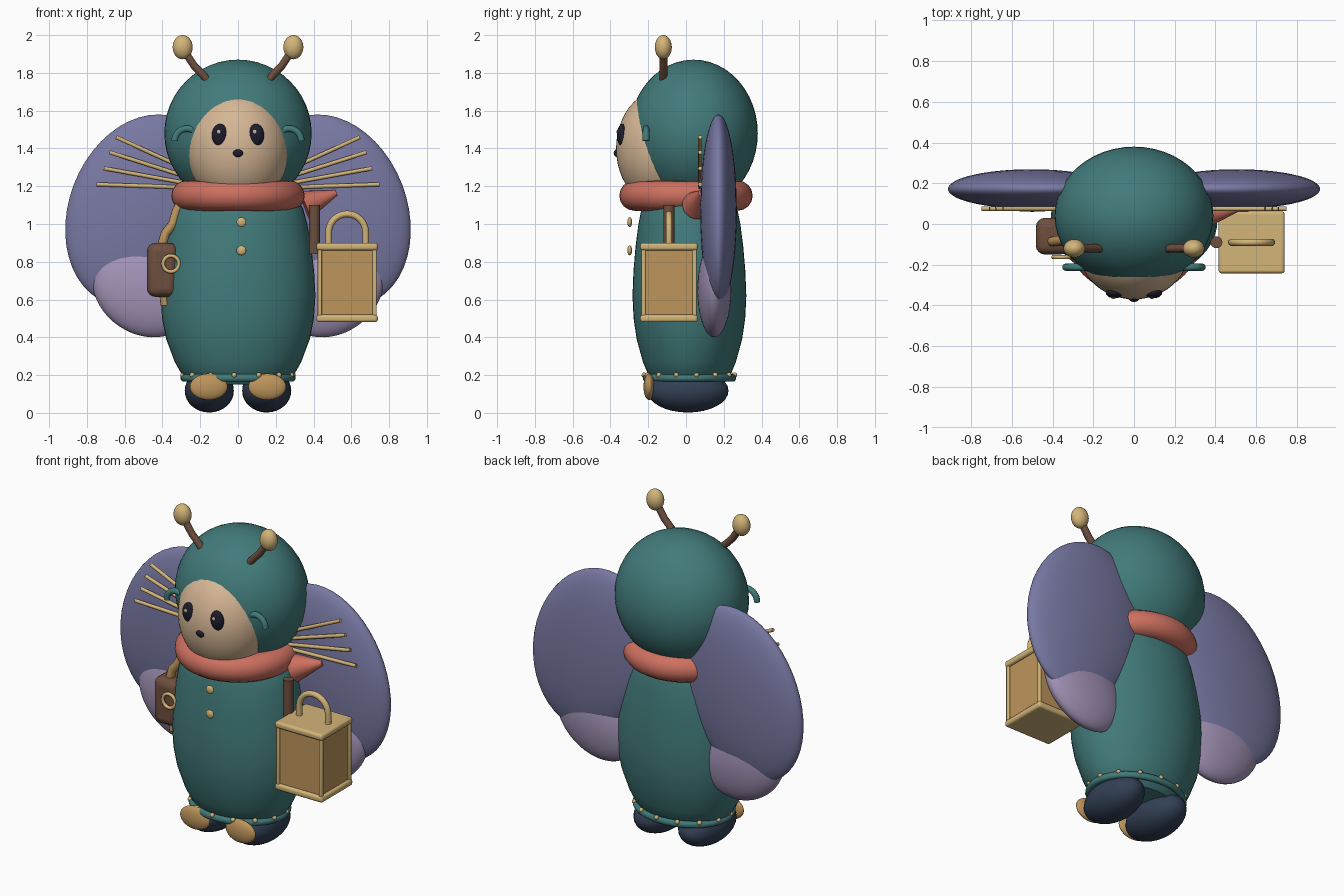
import bpy, bmesh
from math import sin, cos, pi, radians
from mathutils import Vector

if "Cube" in bpy.data.objects:
    bpy.data.objects.remove(bpy.data.objects["Cube"], do_unlink=True)


def material(name, *rgb):
    m = bpy.data.materials.new(name)
    m.use_nodes = True
    m.diffuse_color = (*rgb, 1)
    m.node_tree.nodes["Principled BSDF"].inputs["Base Color"].default_value = (*rgb, 1)
    return m


TEAL = material("teal cloth", .054, .195, .195)
WING = material("dusk violet", .19, .19, .37)
LILAC = material("pale lilac", .37, .295, .48)
CORAL = material("coral knit", .61, .162, .115)
GOLD = material("pale gold", .65, .46, .19)
TAN = material("amber tan", .515, .3, .105)
CREAM = material("cream face", .67, .47, .3)
BROWN = material("brown leather", .156, .078, .048)
NAVY = material("navy boot", .032, .05, .09)
DARK = material("dark eye", .012, .012, .026)


def finish(name, mat, angle=40):
    o = bpy.context.object
    o.name = name
    o.data.materials.clear()
    o.data.materials.append(mat)
    bpy.ops.object.shade_smooth_by_angle(angle=radians(angle))
    return o


def ball(name, mat, loc, radii, tilt=0, segments=32):
    bpy.ops.mesh.primitive_uv_sphere_add(segments=segments, ring_count=segments // 2,
                                         location=loc, rotation=(0, tilt, 0))
    bpy.context.object.scale = radii
    return finish(name, mat)


def ring(name, mat, loc, radius, tube, scale=(1, 1, 1), upright=False):
    bpy.ops.mesh.primitive_torus_add(location=loc, major_radius=radius, minor_radius=tube,
                                     major_segments=48, minor_segments=16,
                                     rotation=(pi / 2 if upright else 0, 0, 0))
    bpy.context.object.scale = scale
    return finish(name, mat)


def tube(name, mat, points, radius):
    curve = bpy.data.curves.new(name, "CURVE")
    curve.dimensions = "3D"
    curve.bevel_depth = radius
    curve.bevel_resolution = 3
    curve.use_fill_caps = True
    line = curve.splines.new("POLY")
    line.points.add(len(points) - 1)
    for p, co in zip(line.points, points):
        p.co = (*co, 1)
    o = bpy.data.objects.new(name, curve)
    bpy.context.collection.objects.link(o)
    bpy.ops.object.select_all(action="DESELECT")
    o.select_set(True)
    bpy.context.view_layer.objects.active = o
    bpy.ops.object.convert(target="MESH")
    return finish(name, mat, 50)


def arch(name, mat, centre, radius, thickness, legs=0):
    x, y, z = centre
    pts = [(x + radius * cos(i * pi / 16), y, z + radius * sin(i * pi / 16)) for i in range(17)]
    if legs:
        pts = [(x + radius, y, z - legs)] + pts + [(x - radius, y, z - legs)]
    return tube(name, mat, pts, thickness)


def box(name, mat, loc, size, bevel=0):
    bpy.ops.mesh.primitive_cube_add(size=1, location=loc)
    o = bpy.context.object
    o.scale = size
    bpy.ops.object.transform_apply(location=False, rotation=False, scale=True)
    if bevel:
        mod = o.modifiers.new("rounding", "BEVEL")
        mod.width, mod.segments = bevel, 4
    return finish(name, mat)


def cone(name, mat, start, end, r1, r2):
    a, b = Vector(start), Vector(end)
    bpy.ops.mesh.primitive_cone_add(vertices=24, radius1=r1, radius2=r2, depth=(b - a).length,
                                    location=(a + b) / 2,
                                    rotation=(b - a).to_track_quat("Z", "Y").to_euler())
    return finish(name, mat)


def lathe(name, mat, profile, y, squash, sides=48):
    bm = bmesh.new()
    loops = [[bm.verts.new((r * cos(2 * pi * i / sides), y + r * squash * sin(2 * pi * i / sides), z))
              for i in range(sides)] for r, z in profile]
    for low, high in zip(loops, loops[1:]):
        for i in range(sides):
            j = (i + 1) % sides
            bm.faces.new((low[i], low[j], high[j], high[i]))
    bm.faces.new(loops[0][::-1])
    bm.faces.new(loops[-1])
    mesh = bpy.data.meshes.new(name)
    bm.to_mesh(mesh)
    bm.free()
    o = bpy.data.objects.new(name, mesh)
    bpy.context.collection.objects.link(o)
    bpy.ops.object.select_all(action="DESELECT")
    o.select_set(True)
    bpy.context.view_layer.objects.active = o
    return finish(name, mat)


# Body, hood and face
lathe("body", TEAL, [(.24, .15), (.29, .19), (.335, .27), (.38, .39), (.402, .5), (.41, .62),
                     (.403, .75), (.388, .88), (.367, 1.0), (.345, 1.08), (.28, 1.2)], .018, .735)
ball("hood", TEAL, (0, .04, 1.48), (.39, .34, .39), segments=48)
ball("face", CREAM, (0, -.13, 1.4), (.27, .24, .31), segments=48)
ball("nose", DARK, (0, -.363, 1.375), (.028, .02, .021), segments=16)

# Scarf with its loose end
ring("scarf", CORAL, (0, 0, 1.15), .273, .08)
cone("scarf_tail", CORAL, (.35, .06, 1.1), (.52, .08, 1.165), .08, .015)

# Hem cord with beads
ring("hem_cord", TEAL, (0, .018, .185), .285, .02, (1, .81, 1))
for i in range(14):
    a = 2 * pi * (i + .35) / 14
    ball(f"hem_bead_{i + 1}", GOLD, (.295 * cos(a), .018 + .24 * sin(a), .2), (.014,) * 3, segments=12)

for i, z in enumerate((1.01, .86)):
    ball(f"button_{i + 1}", GOLD, (.018, -.298, z), (.026, .013, .026), segments=16)

# Mirrored parts
for side, s in (("left", 1), ("right", -1)):
    ball(f"{side}_eye", DARK, (s * .095, -.338, 1.47), (.043, .027, .06), segments=24)
    ball(f"{side}_eye_glint", CREAM, (s * .095 - .006, -.362, 1.488), (.011, .006, .012), segments=12)
    tube(f"{side}_antenna", BROWN, [(s * .15, -.12, 1.74), (s * .18, -.12, 1.785),
                                    (s * .23, -.12, 1.835), (s * .28, -.12, 1.91)], .021)
    ball(f"{side}_antenna_tip", GOLD, (s * .293, -.12, 1.936), (.053, .045, .064))
    arch(f"{side}_hood_loop", TEAL, (s * .27, -.212, 1.44), .065, .018)

    # Wings with fine ribs
    ball(f"{side}_upper_wing", WING, (s * .505, .172, 1.07), (.39, .097, .525), -s * radians(21), 48)
    ball(f"{side}_lower_wing", LILAC, (s * .5, .15, .65), (.287, .09, .231), -s * radians(34), 48)
    ribs = [(1.28, .645, 1.46), (1.243, .68, 1.38), (1.212, .71, 1.295), (1.193, .75, 1.21)]
    for i, (z0, x1, z1) in enumerate(ribs):
        tube(f"{side}_wing_rib_{i + 1}", GOLD, [(s * .25, .075, z0), (s * x1, .075, z1)], .011)

    # Boots
    ball(f"{side}_boot", NAVY, (s * .152, .01, .117), (.13, .215, .115))
    ball(f"{side}_toe_cap", TAN, (s * .155, -.195, .138), (.1, .03, .07))

# Pouch on its strap
tube("pouch_strap", TAN, [(-.29, -.07, 1.13), (-.325, -.075, 1.07), (-.345, -.08, 1.0),
                          (-.385, -.085, .95), (-.405, -.085, .88), (-.4, -.08, .7),
                          (-.385, -.075, .57)], .025)
box("pouch", BROWN, (-.4, -.06, .757), (.165, .18, .285), .045)
ring("pouch_ring", GOLD, (-.355, -.163, .79), .042, .01, upright=True)

# Lantern and the arm that carries it
tube("lantern_arm", BROWN, [(.405, -.09, .84), (.405, -.09, 1.1)], .03)
cx, cy = .578, -.09
box("lantern_panels", TAN, (cx, cy, .69), (.29, .27, .38))
for name, z in (("lantern_top", .88), ("lantern_base", .5)):
    box(name, GOLD, (cx, cy, z), (.325, .305, .04), .015)
for i, (sx, sy) in enumerate([(-1, -1), (1, -1), (1, 1), (-1, 1)]):
    box(f"lantern_post_{i + 1}", GOLD, (cx + sx * .145, cy + sy * .135, .69), (.022, .022, .36), .006)
arch("lantern_handle", GOLD, (cx, cy, .955), .098, .018, legs=.07)
